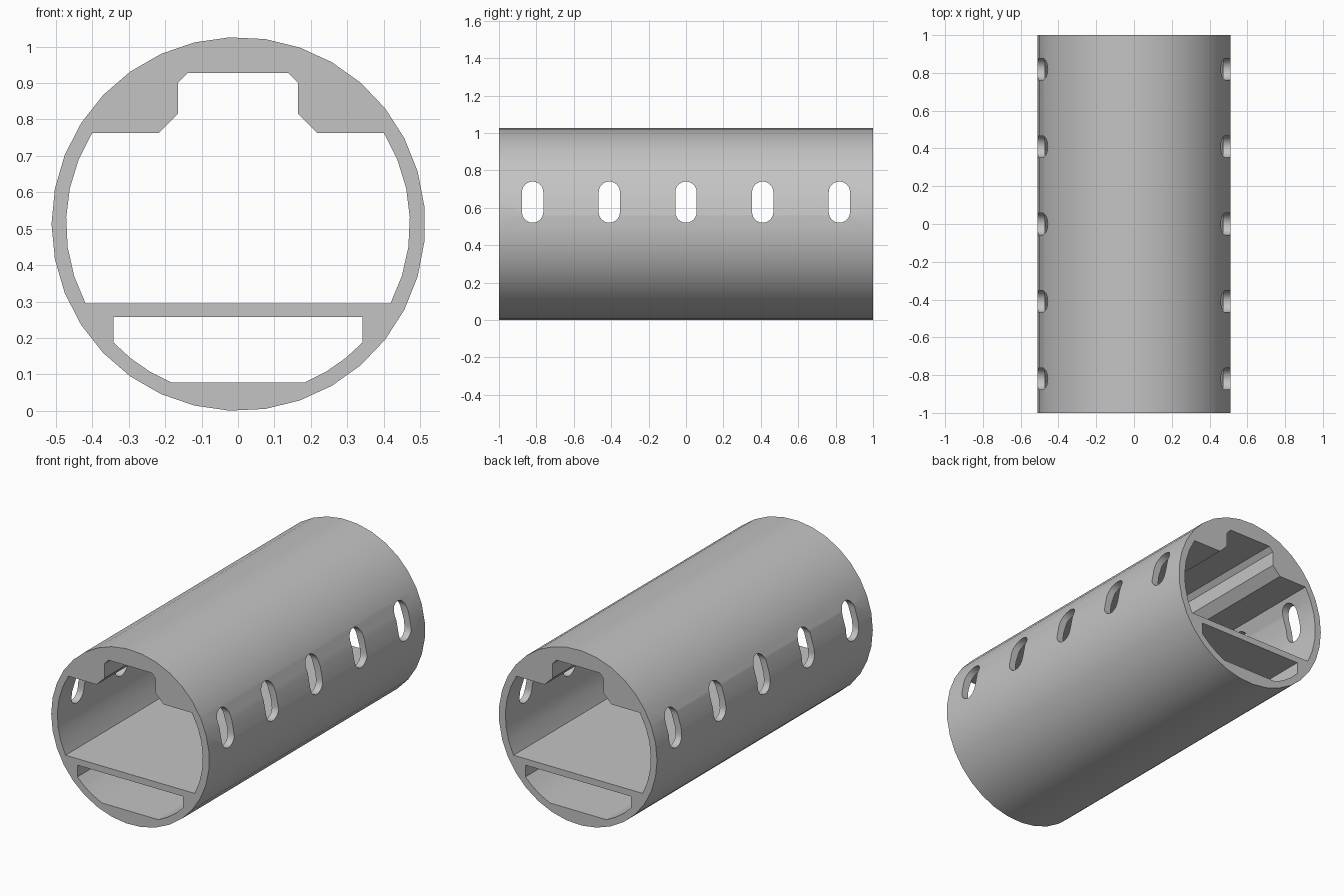
import bpy, bmesh
from math import sin, cos, pi, radians, asin
from mathutils import Vector

if "Cube" in bpy.data.objects:
    bpy.data.objects.remove(bpy.data.objects["Cube"], do_unlink=True)

LENGTH, RADIUS, BORE, CZ = 2.0, 0.513, 0.472, 0.513

grey = bpy.data.materials.new("plain grey")
grey.use_nodes = True
grey.diffuse_color = (0.55, 0.55, 0.55, 1)
grey.node_tree.nodes["Principled BSDF"].inputs["Base Color"].default_value = (0.55, 0.55, 0.55, 1)


def prism(name, points, direction):
    """Closed prism from a loop of points, extruded along direction."""
    bm = bmesh.new()
    face = bm.faces.new([bm.verts.new(p) for p in points])
    new = bmesh.ops.extrude_face_region(bm, geom=[face])["geom"]
    verts = [g for g in new if isinstance(g, bmesh.types.BMVert)]
    bmesh.ops.translate(bm, verts=verts, vec=Vector(direction))
    bmesh.ops.recalc_face_normals(bm, faces=bm.faces)
    mesh = bpy.data.meshes.new(name)
    bm.to_mesh(mesh)
    bm.free()
    mesh.materials.append(grey)
    ob = bpy.data.objects.new(name, mesh)
    bpy.context.collection.objects.link(ob)
    return ob


def lengthwise(name, profile, length):
    """Prism running along y from an x, z profile."""
    return prism(name, [(x, -length / 2, z) for x, z in profile], (0, length, 0))


def mirrored(half):
    """Close a right-hand half profile with its mirror image."""
    return half + [(-x, z) for x, z in reversed(half)]


def bore_arc(z0, z1, steps):
    """Points on the right side of the bore between two heights."""
    a0, a1 = asin((z0 - CZ) / BORE), asin((z1 - CZ) / BORE)
    angles = [a0 + (a1 - a0) * i / steps for i in range(steps + 1)]
    return [(BORE * cos(a), CZ + BORE * sin(a)) for a in angles]


# Outer tube, 33 sided with a corner on the right
tube = lengthwise("tube", [(0.001 + RADIUS * cos(pi + 2 * pi * i / 33),
                            CZ + RADIUS * sin(pi + 2 * pi * i / 33)) for i in range(33)], LENGTH)

# Main chamber with the stepped roof channel
roof = [(0.217, 0.763), (0.165, 0.815), (0.165, 0.9), (0.139, 0.927)]
chamber = lengthwise("chamber_cutter", mirrored(bore_arc(0.295, 0.763, 6) + roof), LENGTH + 0.2)

# Lower duct under the floor
duct = lengthwise("duct_cutter",
                  mirrored(bore_arc(0.078, 0.188, 3) + [(0.342, 0.257)]), LENGTH + 0.2)
cutters = [chamber, duct]

# Rounded side slots, cut through both walls
SLOT_R, SLOT_LOW, SLOT_HIGH = 0.057, 0.52, 0.74
for k in range(-2, 3):
    loop = []
    for start, z in ((0, SLOT_HIGH - SLOT_R), (180, SLOT_LOW + SLOT_R)):
        for i in range(13):
            a = radians(start + 15 * i)
            loop.append((-0.7, 0.41 * k + SLOT_R * cos(a), z + SLOT_R * sin(a)))
    cutters.append(prism("slot_cutter", loop, (1.4, 0, 0)))

for c in cutters:
    c.hide_render = True
    mod = tube.modifiers.new("cut", "BOOLEAN")
    mod.operation, mod.solver, mod.object = "DIFFERENCE", "EXACT", c

# Bake the cuts and drop the helpers
bpy.context.view_layer.update()
graph = bpy.context.evaluated_depsgraph_get()
baked = bpy.data.meshes.new_from_object(tube.evaluated_get(graph))
tube.modifiers.clear()
tube.data = baked
for c in cutters:
    bpy.data.objects.remove(c, do_unlink=True)

# Smooth round walls, crisp edges
bpy.ops.object.select_all(action="DESELECT")
tube.select_set(True)
bpy.context.view_layer.objects.active = tube
bpy.ops.object.shade_smooth_by_angle(angle=radians(25))
